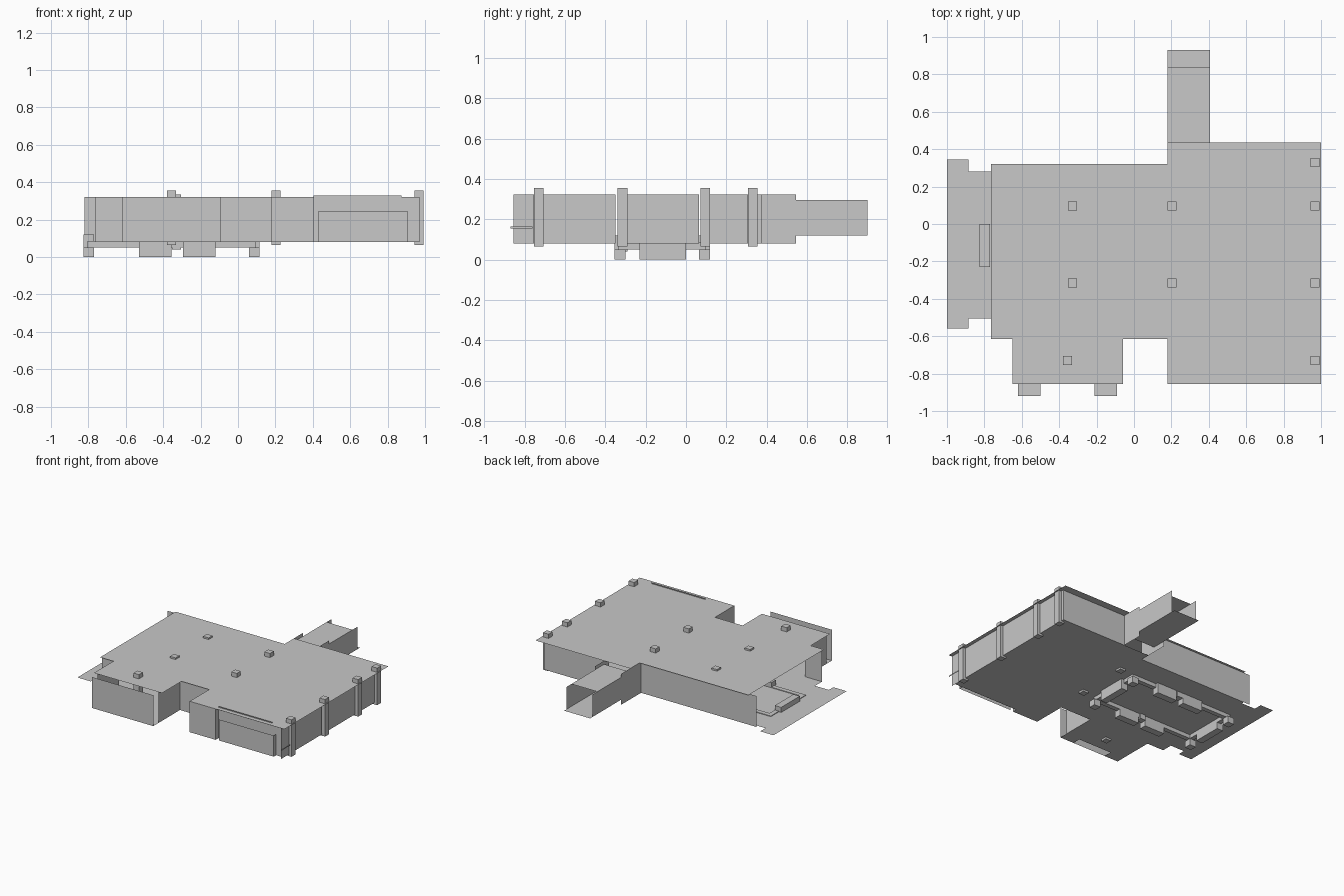
import bpy, bmesh
from itertools import product

cube = bpy.data.objects.get("Cube")
if cube:
    bpy.data.objects.remove(cube)

grey = bpy.data.materials.new("plain_grey")
grey.use_nodes = True
grey.diffuse_color = (0.58, 0.58, 0.58, 1)
grey.node_tree.nodes["Principled BSDF"].inputs["Base Color"].default_value = (0.58, 0.58, 0.58, 1)

FLOOR, ROOF = 0.08, 0.322


def finish(name, bm):
    mesh = bpy.data.meshes.new(name)
    bm.to_mesh(mesh)
    bm.free()
    mesh.materials.append(grey)
    ob = bpy.data.objects.new(name, mesh)
    bpy.context.scene.collection.objects.link(ob)
    return ob


def box(name, x, y, z):
    """Box between the limits given for each axis."""
    bm = bmesh.new()
    bmesh.ops.create_cube(bm, size=1)
    for v in bm.verts:
        v.co = [lim[0] if c < 0 else lim[1] for c, lim in zip(v.co, (x, y, z))]
    return finish(name, bm)


def wall(name, start, end, low=FLOOR, high=ROOF):
    """Upright sheet between two plan points."""
    bm = bmesh.new()
    corners = [(*start, low), (*end, low), (*end, high), (*start, high)]
    bm.faces.new([bm.verts.new(c) for c in corners])
    return finish(name, bm)


def slab(name, areas, z):
    """Flat sheet covering the union of rectangles."""
    xs = sorted({v for r in areas for v in r[:2]})
    ys = sorted({v for r in areas for v in r[2:]})
    bm = bmesh.new()
    for (a, b), (c, d) in product(zip(xs, xs[1:]), zip(ys, ys[1:])):
        mx, my = (a + b) / 2, (c + d) / 2
        if any(r[0] < mx < r[1] and r[2] < my < r[3] for r in areas):
            bm.faces.new([bm.verts.new((*p, z)) for p in ((a, c), (b, c), (b, d), (a, d))])
    bmesh.ops.remove_doubles(bm, verts=bm.verts, dist=0.0001)
    return finish(name, bm)


# Blocks around a rectangle, passing through the floor
west, east, south, north, width = -0.825, 0.115, -0.355, 0.12, 0.055
for a, b in ((-0.53, -0.355), (-0.295, -0.12)):
    for y in (south, north - width):
        box("floor_block", (a, b), (y, y + width), (0, 0.12))
for x in (west, east - width):
    box("floor_block", (x, x + width), (-0.23, 0), (0, 0.12))

# Low rim joining the blocks, with posts at its corners
inset, rim = 0.02, (0.05, 0.085)
for y in (south + inset, north - width):
    for a, b in ((west + inset, -0.53), (-0.355, -0.295), (-0.12, east - inset)):
        box("block_rim", (a, b), (y, y + width - inset), rim)
for x in (west + inset, east - width):
    for a, b in ((south + width, -0.23), (0, north - width)):
        box("block_rim", (x, x + width - inset), (a, b), rim)
for x, y in product((west, east - width), (south, north - width)):
    box("rim_corner_post", (x, x + width), (y, y + width), (0, 0.05))

# Roof overhanging the walls
slab("roof", [(-0.765, 0.18, -0.615, 0.32), (0.18, 1, -0.855, 0.435), (-0.65, -0.06, -0.855, -0.615)], ROOF)

# Floor with a stepped terrace and two tabs under the wing screen
rooms = [(-0.765, 0.18, -0.59, 0.30), (0.18, 0.97, -0.82, 0.375),
         (0.18, 0.405, -0.855, -0.82), (-0.62, -0.09, -0.855, -0.59)]
terrace = [(-1, -0.885, -0.56, 0.345), (-0.885, -0.765, -0.505, 0.28)]
steps = [(-0.62, -0.50, -0.92, -0.855), (-0.21, -0.09, -0.92, -0.855)]
slab("floor", rooms + terrace + steps, FLOOR)

# Back and inner walls
wall("back_wall", (-0.82, 0.30), (0.18, 0.30))
wall("back_corner_wall", (0.18, 0.30), (0.18, 0.545))
wall("back_room_wall", (0.405, 0.375), (0.97, 0.375))
wall("front_left_wall", (-0.765, -0.59), (-0.62, -0.59))
wall("front_middle_wall", (-0.09, -0.59), (0.18, -0.59))

# Front wing with a free-standing screen
wall("wing_screen", (-0.62, -0.92), (-0.09, -0.92))
for x in (-0.62, -0.09):
    wall("wing_side_wall", (x, -0.855), (x, -0.59))

# Front of the large room with a raised panel
wall("room_side_wall", (0.18, -0.855), (0.18, -0.59))
wall("room_front_wall", (0.18, -0.855), (0.405, -0.855))
wall("room_front_return", (0.405, -0.855), (0.405, -0.82))
wall("room_recess_wall", (0.405, -0.82), (0.875, -0.82), high=ROOF + 0.008)
wall("room_front_end", (0.875, -0.82), (0.97, -0.82))
wall("front_panel", (0.43, -0.85), (0.905, -0.85), high=0.245)
wall("front_panel_end", (0.905, -0.85), (0.905, -0.82), high=0.245)

# Tall pillars through floor and roof, and two shorter inner ones
half = 0.024
tall, short = (0.065, 0.355), (0.04, 0.335)
pillars = [(0.968, y, tall) for y in (-0.73, -0.315, 0.095, 0.33)]
pillars += [(x, y, z) for x, z in ((0.203, tall), (-0.328, short)) for y in (-0.315, 0.095)]
pillars.append((-0.355, -0.73, tall))
for x, y, z in pillars:
    box("pillar", (x - half, x + half), (y - half, y + half), z)

# Right wall panels set between the pillars
for a, b in ((-0.855, -0.755), (-0.705, -0.35), (-0.295, 0.065), (0.115, 0.305), (0.35, 0.375)):
    wall("right_wall_panel", (0.97, a), (0.97, b))
wall("wall_rail", (0.985, -0.87), (0.985, -0.76), 0.155, 0.165)

# Back passage, open at its end
wall("passage_porch_wall", (0.405, 0.375), (0.405, 0.545))
for x in (0.18, 0.405):
    wall("passage_wall", (x, 0.545), (x, 0.90), 0.12, 0.295)
slab("passage_roof", [(0.18, 0.405, 0.435, 0.84)], 0.295)
slab("passage_floor", [(0.18, 0.405, 0.435, 0.93)], 0.12)
